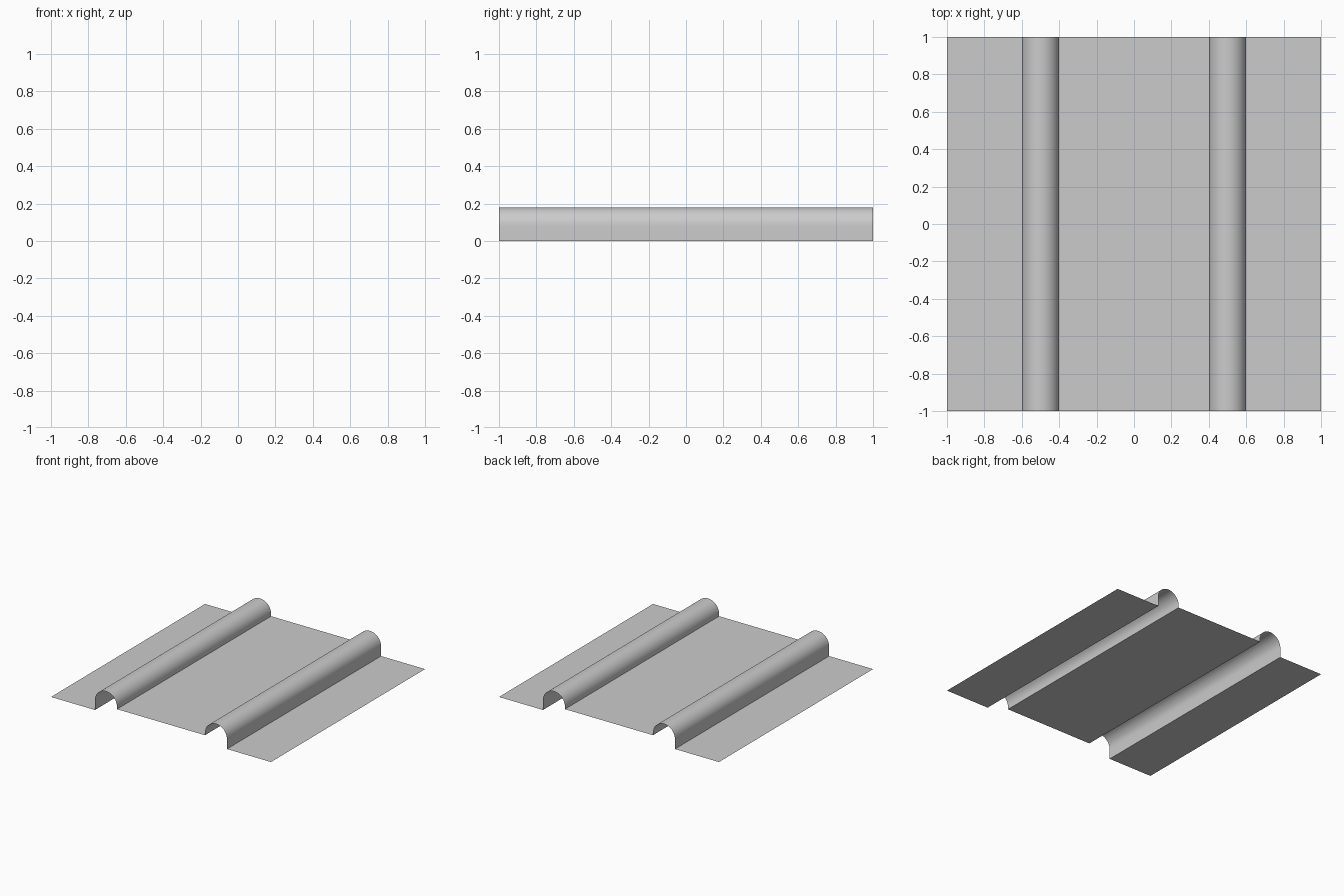
import bpy, bmesh
from math import cos, sin, pi

if "Cube" in bpy.data.objects:
    bpy.data.objects.remove(bpy.data.objects["Cube"])

RIB_X, RADIUS, SPRING, PAN_Z, STEPS = 0.5, 0.1, 0.08, 0.06, 24

# Right half of the cross-section: raised pan, round-topped rib, low outer flange
arch = [(RIB_X - RADIUS * cos(pi * i / STEPS), SPRING + RADIUS * sin(pi * i / STEPS))
        for i in range(STEPS + 1)]
half = [(RIB_X - RADIUS, PAN_Z)] + arch + [(RIB_X + RADIUS, 0), (1, 0)]

# Mirror the half to get the full profile from left to right
profile = [(-x, z) for x, z in reversed(half)] + half

# Sweep the open profile from front to back as a thin single sheet
bm = bmesh.new()
front = [bm.verts.new((x, -1, z)) for x, z in profile]
back = [bm.verts.new((x, 1, z)) for x, z in profile]
for i in range(len(profile) - 1):
    bm.faces.new((front[i], front[i + 1], back[i + 1], back[i]))

mesh = bpy.data.meshes.new("ribbed_sheet")
bm.to_mesh(mesh)
bm.free()
sheet = bpy.data.objects.new("ribbed_sheet", mesh)
bpy.context.collection.objects.link(sheet)

# Smooth arches, crisp folds
bpy.context.view_layer.objects.active = sheet
sheet.select_set(True)
bpy.ops.object.shade_smooth_by_angle(angle=pi / 6)
